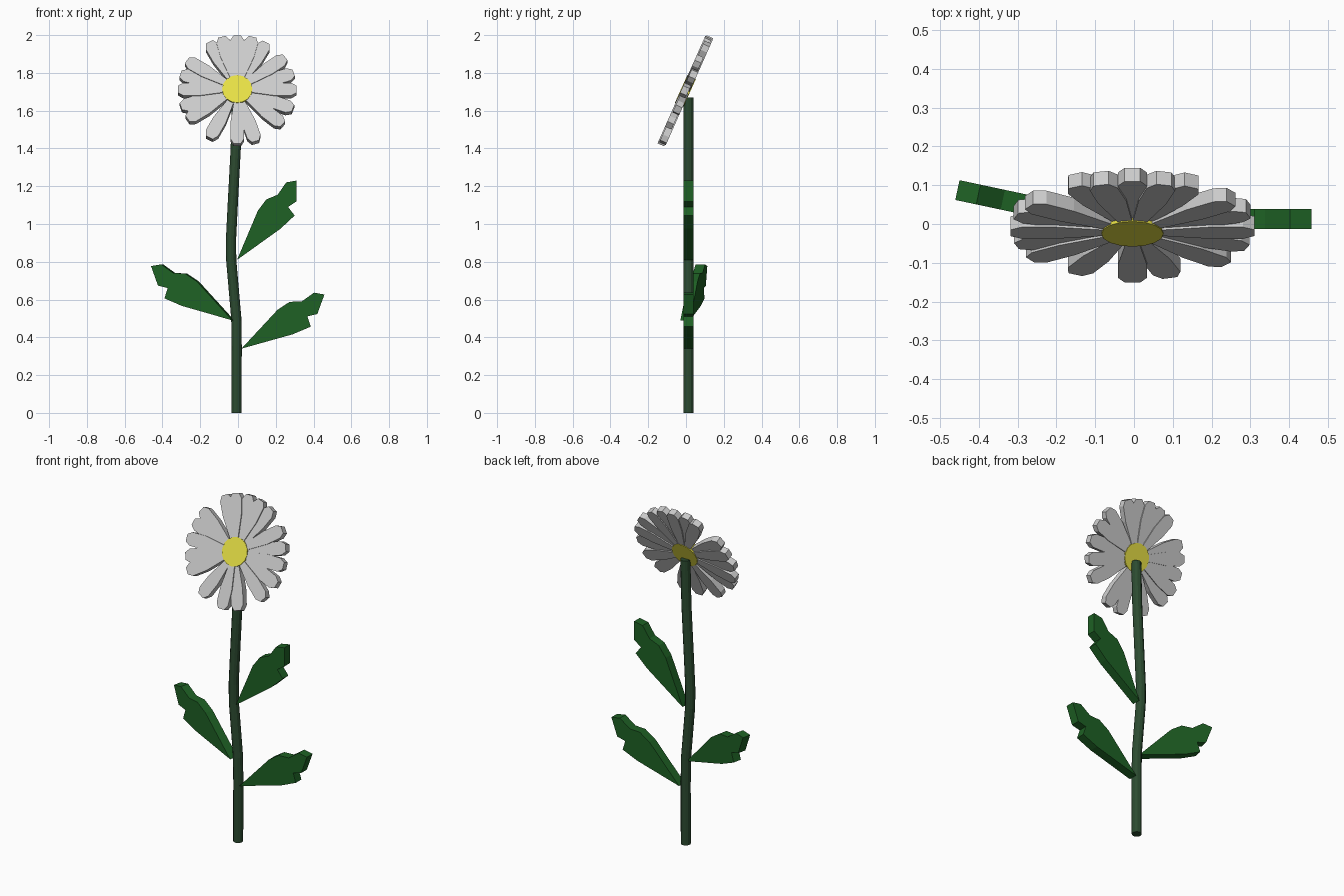
import bpy, bmesh, math
from mathutils import Matrix, Vector

if "Cube" in bpy.data.objects:
    bpy.data.objects.remove(bpy.data.objects["Cube"])


def material(name, rgb):
    m = bpy.data.materials.new(name)
    m.diffuse_color = (*rgb, 1)
    m.use_nodes = True
    m.node_tree.nodes["Principled BSDF"].inputs["Base Color"].default_value = m.diffuse_color
    return m


WHITE = material("petal_white", (0.8, 0.8, 0.8))
YELLOW = material("centre_yellow", (0.8, 0.75, 0.06))
LEAF = material("leaf_green", (0.013, 0.12, 0.018))
STEM = material("stem_green", (0.025, 0.07, 0.03))


def make_object(name, bm, mat):
    bmesh.ops.recalc_face_normals(bm, faces=bm.faces)
    mesh = bpy.data.meshes.new(name)
    bm.to_mesh(mesh)
    bm.free()
    mesh.materials.append(mat)
    obj = bpy.data.objects.new(name, mesh)
    bpy.context.collection.objects.link(obj)
    return obj


def slab(bm, outline, thickness, matrix):
    """Closed prism from an outline in the local XZ plane, centred on local y = 0."""
    t = thickness / 2
    front = [bm.verts.new(matrix @ Vector((x, -t, z))) for x, z in outline]
    back = [bm.verts.new(matrix @ Vector((x, t, z))) for x, z in outline]
    bm.faces.new(front)
    bm.faces.new(back[::-1])
    n = len(outline)
    for i in range(n):
        j = (i + 1) % n
        bm.faces.new((front[i], back[i], back[j], front[j]))


# Stem: rings swept up a gently bent path
path = [(-0.008, 0), (-0.007, 0.35), (-0.009, 0.5), (-0.023, 0.66), (-0.036, 0.81),
        (-0.037, 0.92), (-0.028, 1.1), (-0.012, 1.4), (-0.005, 1.67)]
SIDES, RADIUS = 12, 0.027
bm = bmesh.new()
rings = []
for x, z in path:
    rings.append([bm.verts.new((x + RADIUS * math.cos(k * math.tau / SIDES),
                                0.013 + RADIUS * math.sin(k * math.tau / SIDES), z))
                  for k in range(SIDES)])
for a, b in zip(rings, rings[1:]):
    for k in range(SIDES):
        j = (k + 1) % SIDES
        bm.faces.new((a[k], a[j], b[j], b[k]))
bm.faces.new(rings[0])
bm.faces.new(rings[-1])
make_object("stem", bm, STEM)

# Leaves: one lobed outline, leaned and turned for each leaf
leaf_outline = [(0, 0), (0.23, 0.165), (0.305, 0.235), (0.27, 0.28), (0.315, 0.31),
                (0.315, 0.42), (0.26, 0.41), (0.215, 0.345), (0.155, 0.32), (0.11, 0.26)]
leaves = [("upper_right_leaf", (-0.005, 0.013, 0.81), 0, 0, 1),
          ("lower_right_leaf", (0.018, 0.013, 0.34), 20, 0, 1),
          ("left_leaf", (-0.025, -0.004, 0.49), 20, -12, -1)]
for name, base, lean, turn, side in leaves:
    place = (Matrix.Translation(base) @ Matrix.Rotation(math.radians(turn), 4, 'Z')
             @ Matrix.Diagonal((side, 1, 1, 1))
             @ Matrix.Rotation(math.radians(lean), 4, 'Y'))
    bm = bmesh.new()
    slab(bm, leaf_outline, 0.052, place)
    make_object(name, bm, LEAF)

# Flower head: tilted back so it faces forward and up
head = Matrix.Translation((-0.004, -0.003, 1.705)) @ Matrix.Rotation(math.radians(-24), 4, 'X')

# Petals: chamfered paddles, alternately stepped a little in depth
petal_outline = [(-0.012, 0.03), (0.012, 0.03), (0.037, 0.2), (0.037, 0.285),
                 (0.02, 0.314), (-0.02, 0.314), (-0.037, 0.285), (-0.037, 0.2)]
angles = [0, 18, 36, 61, 75, 90, 105, 118, 148, 163, 180, 198, 213, 242,
          270, 288, 320, 340]
bm = bmesh.new()
for i, angle in enumerate(angles):
    step = Matrix.Translation((0, 0.003 if i % 2 else -0.003, 0))
    spin = Matrix.Rotation(math.radians(90 - angle), 4, 'Y')
    slab(bm, petal_outline, 0.038, head @ step @ spin)
make_object("petals", bm, WHITE)

# Flower centre: round disc just proud of the petals on both sides
disc = [(0.08 * math.cos(k * math.tau / 16), 0.08 * math.sin(k * math.tau / 16))
        for k in range(16)]
bm = bmesh.new()
slab(bm, disc, 0.05, head)
make_object("flower_centre", bm, YELLOW)
